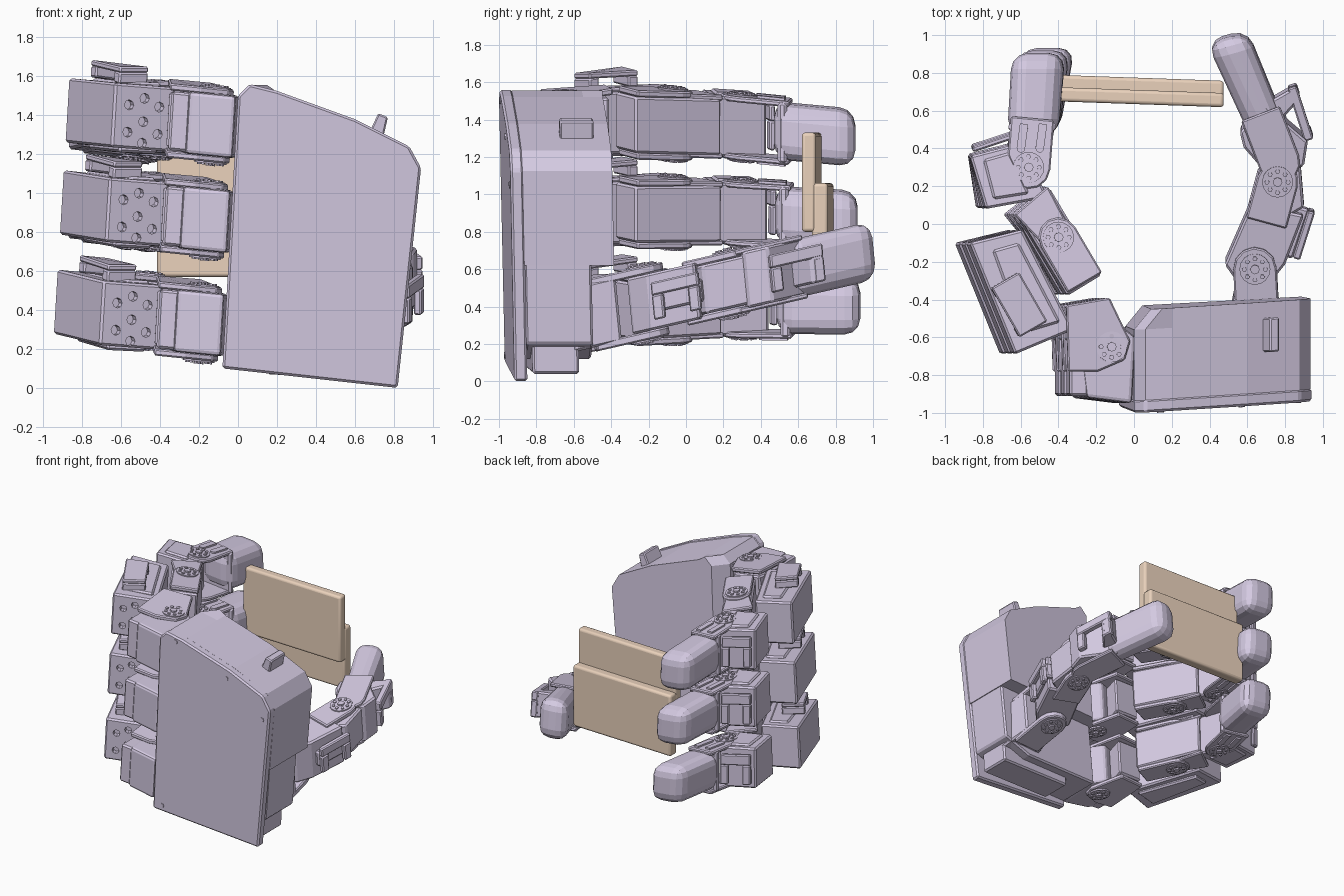
import bpy, bmesh
from math import sin, cos, pi, atan2
from mathutils import Vector, Matrix

if "Cube" in bpy.data.objects:
    bpy.data.objects.remove(bpy.data.objects["Cube"])

def material(name, col):
    m = bpy.data.materials.new(name)
    m.diffuse_color = (*col, 1)
    m.use_nodes = True
    m.node_tree.nodes["Principled BSDF"].inputs["Base Color"].default_value = m.diffuse_color
    return m

SHELL = material("lavender_plastic", (0.66, 0.59, 0.76))
TAN = material("tan_plate", (0.82, 0.64, 0.50))

def clamp(t):
    return max(0, min(1, t))

def finish(name, bm, warp, bevel=0, seg=1, mat=SHELL, smooth=False):
    for v in bm.verts:
        v.co = Vector(warp(*v.co))
    bmesh.ops.recalc_face_normals(bm, faces=bm.faces)
    me = bpy.data.meshes.new(name)
    bm.to_mesh(me)
    bm.free()
    ob = bpy.data.objects.new(name, me)
    bpy.context.collection.objects.link(ob)
    me.materials.append(mat)
    if bevel:
        b = ob.modifiers.new("bevel", "BEVEL")
        b.width, b.segments, b.limit_method = bevel, seg, "ANGLE"
    if smooth:
        bpy.context.view_layer.objects.active = ob
        ob.select_set(True)
        bpy.ops.object.shade_smooth_by_angle()
        ob.select_set(False)
    return ob

def extrude(bm, pts, w0, w1):
    lo = [bm.verts.new((x, y, w0)) for x, y in pts]
    hi = [bm.verts.new((x, y, w1)) for x, y in pts]
    bm.faces.new(lo)
    bm.faces.new(hi)
    n = len(pts)
    for i in range(n):
        j = (i + 1) % n
        bm.faces.new((lo[i], lo[j], hi[j], hi[i]))

def prism(name, pts, w0, w1, warp, bevel=0.012, seg=1, **kw):
    bm = bmesh.new()
    extrude(bm, pts, w0, w1)
    return finish(name, bm, warp, bevel, seg, **kw)

def plates(name, pts, w0, w1, warp):
    """Pair of bracket plates, mirrored about the middle of the link."""
    bm = bmesh.new()
    for s in (-1, 1):
        extrude(bm, pts, s * w0, s * w1)
    return finish(name, bm, warp, 0.008)

def circle(c, r, n=16):
    return [(c[0] + r * cos(2 * pi * i / n), c[1] + r * sin(2 * pi * i / n)) for i in range(n)]

def bar(p, q, r):
    """Outline with a round end at p and a square end at q."""
    a = atan2(q[1] - p[1], q[0] - p[0])
    arc = [(p[0] + r * cos(a + t * pi / 6), p[1] + r * sin(a + t * pi / 6)) for t in range(3, 10)]
    s, c = sin(a) * r, cos(a) * r
    return arc + [(q[0] + s, q[1] - c), (q[0] - s, q[1] + c)]

def horn(name, c, w, warp):
    """Servo horn: disc with a hub and a ring of screws on both sides."""
    bm = bmesh.new()
    for s in (-1, 1):
        extrude(bm, circle(c, 0.082), s * (w - 0.02), s * (w + 0.008))
        extrude(bm, circle(c, 0.025, 8), s * w, s * (w + 0.02))
        for p in circle(c, 0.056, 8):
            extrude(bm, circle(p, 0.013, 6), s * w, s * (w + 0.016))
    finish(name, bm, warp)

def tab(name, p, q, d, w0, w1, warp):
    """Cable loop: two legs and a lintel along the line p-q, d thick."""
    p, q = Vector(p), Vector(q)
    u = (q - p).normalized()
    n = Vector((-u.y, u.x)) * d
    def strip(a, b):
        return [tuple(v) for v in (a, b, b + n, a + n)]
    bm = bmesh.new()
    t = (w1 - w0) * 0.35
    extrude(bm, strip(p, p + u * 0.06), w0, w1 - t)
    extrude(bm, strip(q - u * 0.06, q), w0, w1 - t)
    extrude(bm, strip(p, q), w1 - t, w1)
    finish(name, bm, warp, 0.008)

# Palm: cover plate, deep upper body and shallow lower body
def palm(x, z, d):
    return (x, d + 0.055 * x + 0.025 * (1.5 - z), z)

def palm_chamfer(x, z, d):
    return palm(x + (0.09 if d > -0.5 and x < 0.1 else 0), z, d)

prism("palm_cover", [(-.08, .1), (0, 1.5), (.06, 1.56), (.2, 1.525), (.6, 1.38), (.88, 1.24),
                     (.94, 1.13), (.82, 0)], -1, -.93, palm)
upper = [(-.045, .62), (0, 1.495), (.06, 1.555), (.2, 1.52), (.6, 1.375), (.875, 1.235), (.935, 1.125), (.885, .62)]
prism("palm_body", upper, -.935, -.56, palm, 0)
prism("palm_back", upper, -.56, -.455, palm_chamfer, 0)
prism("palm_lower_body", [(-.07, .14), (-.03, .64), (.88, .64), (.84, .2), (.6, .12)], -.935, -.575, palm)
prism("palm_base_motor", [(.15, .07), (.15, .25), (.8, .25), (.79, .04)], -.9, -.65, palm)
prism("palm_clip", [(.66, 1.28), (.72, 1.41), (.77, 1.39), (.74, 1.26)], -.72, -.54, palm, 0.008)
bm = bmesh.new()
for p in ((.14, 1.5), (.57, 1.31), (.87, 1.05), (0, .14)):
    extrude(bm, circle(p, 0.018, 8), -1.006, -.98)
finish("palm_screws", bm, palm)

# Fingers: the same chain of links, three times
def finger(tag, c, slope):
    def warp(x, y, w):
        lean = 0.06 - 0.11 * clamp(y + .1)
        lower = 0.035 * clamp((-.4 - y) / .2)
        return (x + lean * (c - 1.42 + w), y + .03 * (1.42 - c) * clamp(y),
                c + w - 0.1 * (x + .65) - slope * (max(y, -.5) + .3) - lower)

    def name(s):
        return tag + "_" + s
    prism(name("base_motor"), [(-.26, -.92), (-.02, -.95), (0, -.6), (-.1, -.52), (-.30, -.6)], -.16, .16, warp, 0.02, 2)
    prism(name("base_side"), [(-.35, -.91), (-.25, -.91), (-.25, -.6), (-.35, -.6)], -.15, .15, warp)
    plates(name("base_bracket"), [(-.36, -.78), (-.2, -.78), (-.06, -.72), (-.03, -.62), (-.14, -.39), (-.37, -.43)],
           .155, .19, warp)
    prism(name("knuckle"), [(-.36, -.62), (-.18, -.62), (-.14, -.41), (-.36, -.43)], -.14, .14, warp)
    horn(name("knuckle_horn"), (-.13, -.65), .19, warp)

    # Lower motor with a pattern of screw holes in its outer end
    motor = prism(name("lower_motor"), [(-.88, -.1), (-.6, -.03), (-.33, -.56), (-.64, -.69)], -.165, .165, warp)
    bm = bmesh.new()
    turn = Matrix.Rotation(atan2(.13, .31), 4, "Z") @ Matrix.Rotation(pi / 2, 4, "X")
    for u, w in ((.25, .08), (.75, .08), (.5, 0), (.25, -.06), (.75, -.06), (.5, .12), (.5, -.11)):
        loc = Matrix.Translation((-.64 + .31 * u, -.69 + .13 * u, w - .02))
        bmesh.ops.create_cone(bm, cap_ends=True, segments=8, radius1=.026, radius2=.026, depth=.08, matrix=loc @ turn)
    cut = finish(name("hole_cutter"), bm, warp)
    cut.hide_render = True
    cut.hide_set(True)
    cut.display_type = "WIRE"
    m = motor.modifiers.new("holes", "BOOLEAN")
    m.object, m.solver = cut, "EXACT"
    prism(name("motor_cap"), [(-.76, -.14), (-.62, -.10), (-.40, -.52), (-.60, -.58)], -.19, .175, warp)
    tab(name("cable_loop"), (-.77, -.34), (-.62, -.60), .17, .16, .25, warp)

    # Middle link
    prism(name("middle_link"), [(-.62, .05), (-.45, .19), (-.18, -.27), (-.36, -.38)], -.15, .15, warp)
    plates(name("middle_bracket"), bar((-.41, -.07), (-.27, -.31), .105), .15, .185, warp)
    plates(name("middle_side_bracket"), [(-.64, .05), (-.46, .2), (-.36, .0), (-.5, -.1)], .14, .17, warp)
    horn(name("middle_horn"), (-.41, -.07), .185, warp)

    # Upper motor and fingertip
    prism(name("upper_motor"), [(-.87, .36), (-.6, .43), (-.46, .14), (-.79, .08)], -.16, .16, warp)
    prism(name("upper_motor_cap"), [(-.80, .34), (-.66, .38), (-.56, .16), (-.75, .13)], -.175, .175, warp)
    tab(name("upper_cable_loop"), (-.85, .38), (-.64, .45), .03, -.12, .12, warp)
    plates(name("tip_fork"), bar((-.56, .3), (-.535, .56), .115), .14, .17, warp)
    bm = bmesh.new()
    for x in (-.6, -.5):
        for s in (-1, 1):
            extrude(bm, bar((x, .4), (x + .02, .53), .022), s * .165, s * .183)
    finish(name("tip_fork_ribs"), bm, warp)
    horn(name("tip_horn"), (-.56, .3), .17, warp)
    prism(name("tip_collar"), [(-.665, .49), (-.66, .54), (-.41, .54), (-.415, .49)], -.165, .165, warp, 0.015)
    prism(name("tip"), [(-.67, .47), (-.645, .905), (-.365, .905), (-.40, .47)], -.15, .15, warp, 0.085, 3)

for tag, c, slope in (("top_finger", 1.42, .085), ("middle_finger", .94, .05), ("bottom_finger", .42, .0)):
    finger(tag, c, slope)

# Thumb: opposing chain that climbs toward its tip
def thumb(x, y, w):
    return (x, y - .1 * w, .40 + .23 * (y + .3) + w)

prism("thumb_mount", [(.48, -.62), (.8, -.62), (.76, -.36), (.53, -.36)], -.17, .17, thumb)
plates("thumb_base_bracket", bar((.64, -.22), (.655, -.5), .115), .15, .195, thumb)
horn("thumb_base_horn", (.64, -.22), .195, thumb)
prism("thumb_lower_motor", [(.48, -.2), (.62, .12), (.90, .06), (.8, -.2), (.72, -.3), (.55, -.3)], -.15, .15, thumb)
tab("thumb_lower_loop", (.84, -.17), (.92, .08), -.04, -.1, .1, thumb)
prism("thumb_lower_cap", [(.78, -.16), (.84, -.18), (.93, .08), (.86, .1)], -.06, .06, thumb)
prism("thumb_middle_link", [(.62, .12), (.70, .3), (.88, .34), (.90, .1), (.78, .03)], -.13, .13, thumb)
plates("thumb_middle_bracket", bar((.76, .24), (.70, .02), .11), .13, .17, thumb)
horn("thumb_middle_horn", (.76, .24), .17, thumb)
prism("thumb_upper_motor", [(.58, .42), (.56, .5), (.70, .64), (.92, .45), (.90, .32), (.71, .27)], -.15, .15, thumb)
plates("thumb_tip_fork", bar((.77, .34), (.67, .6), .11), .14, .17, thumb)
tab("thumb_upper_loop", (.95, .46), (.86, .74), .05, -.1, .1, thumb)
prism("thumb_upper_cap", [(.72, .66), (.86, .74), (.88, .67), (.78, .56)], -.1, .1, thumb)
prism("thumb_tip", [(.61, .48), (.385, .965), (.60, 1.025), (.79, .56)], -.155, .155, thumb, 0.085, 3)

# Held object: two overlapping slabs
def held(x, z, d):
    return (x, d - .035 * x, z)

for nm, z0, z1, d0, d1 in (("held_front_slab", .80, 1.33, .635, .71), ("held_back_slab", .57, 1.06, .69, .775)):
    prism(nm, [(-.415, z0), (.475, z0), (.475, z1), (-.415, z1)], d0, d1, held, 0.018, 3, mat=TAN, smooth=True)
